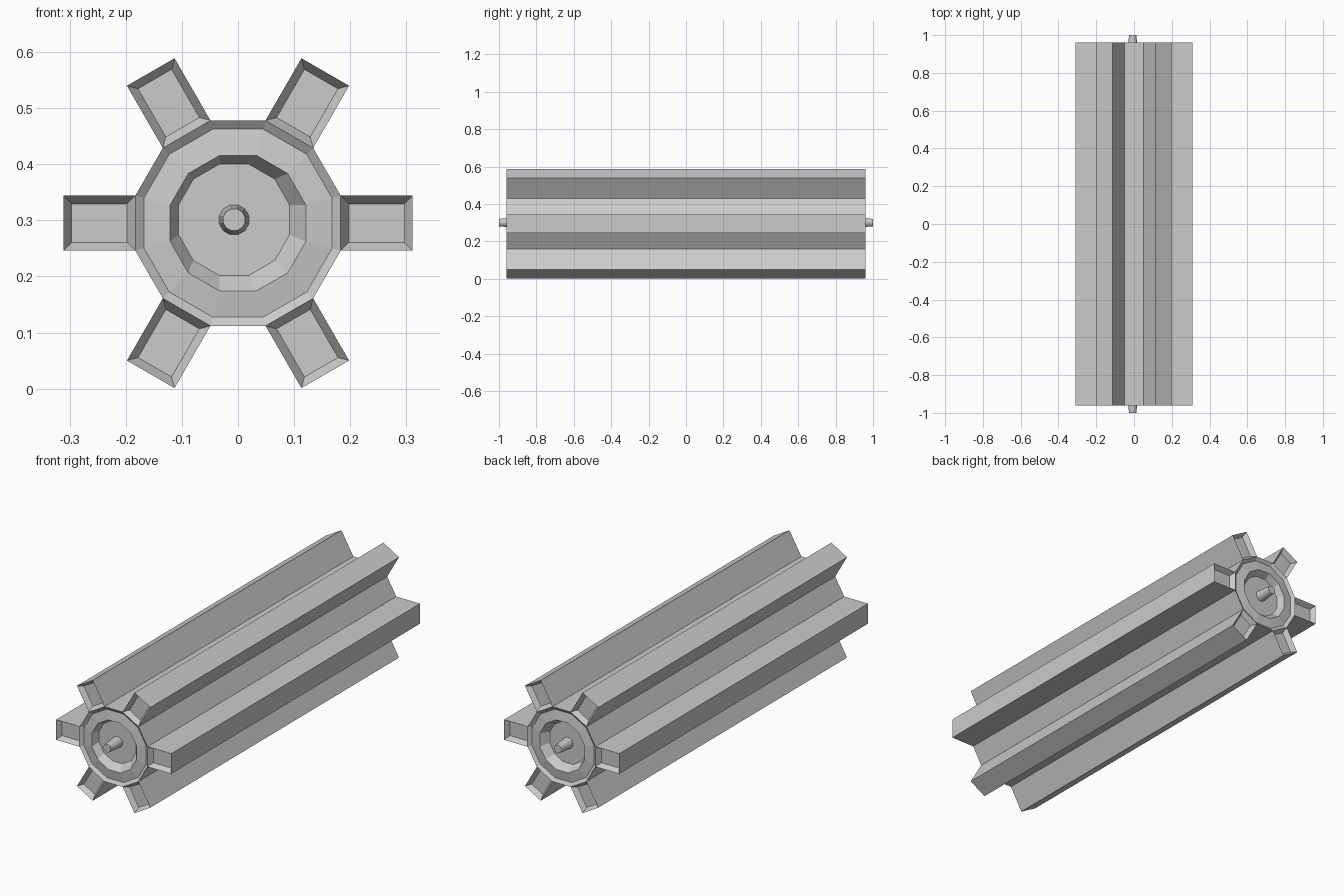
import bpy, bmesh, math
from mathutils import Vector

if "Cube" in bpy.data.objects:
    bpy.data.objects.remove(bpy.data.objects["Cube"])

CZ = 0.295          # height of the roller axis
END = 0.96          # half length of the ribbed body


def loft(name, rings, skip=()):
    """Bridge successive rings, cap both ends; skip = (span, side) quads left open."""
    bm = bmesh.new()
    loops = [[bm.verts.new(p) for p in ring] for ring in rings]
    n = len(rings[0])
    for s, (a, b) in enumerate(zip(loops, loops[1:])):
        for i in range(n):
            if (s, i) not in skip:
                j = (i + 1) % n
                bm.faces.new((a[i], a[j], b[j], b[i]))
    bm.faces.new(list(reversed(loops[0])))
    bm.faces.new(loops[-1])
    bmesh.ops.recalc_face_normals(bm, faces=bm.faces)
    mesh = bpy.data.meshes.new(name)
    bm.to_mesh(mesh)
    bm.free()
    obj = bpy.data.objects.new(name, mesh)
    bpy.context.collection.objects.link(obj)
    return obj


def ring12(apothem, y, dx=0.0, dz=0.0):
    r = apothem / math.cos(math.pi / 12)
    angles = [math.radians(-15 + 30 * i) for i in range(12)]
    return [Vector((dx + r * math.cos(a), y, CZ + dz + r * math.sin(a))) for a in angles]


def mirrored(rings):
    return [[Vector((p.x, -p.y, p.z)) for p in r] for r in reversed(rings)]


# Twelve-sided core with dished ends; sides under the ribs stay open
OFF = (-0.007, 0.006)
front = [ring12(0.099, -0.92, *OFF),
         ring12(0.121, -0.955),
         ring12(0.1675, -0.948),
         ring12(0.183, -END)]
loft("roller_core", front + mirrored(front), {(3, i) for i in range(0, 12, 2)})


# Six ribs with sunken end panels
def rib_ring(angle, inset, y):
    u = Vector((math.cos(angle), 0, math.sin(angle)))
    v = Vector((-math.sin(angle), 0, math.cos(angle)))
    r0, r1, w = 0.183 + inset, 0.311 - inset, 0.049 - inset
    c = Vector((0, y, CZ))
    return [c + u * r + v * t for r, t in ((r0, w), (r0, -w), (r1, -w), (r1, w))]


for k in range(6):
    a = math.radians(60 * k)
    end = [rib_ring(a, 0.0145, -END + 0.025), rib_ring(a, 0, -END)]
    loft(f"rib_{k + 1}", end + mirrored(end), {(1, 0)})

# Tapered axle stub at each end
stub = [ring12(0.0195, -1.0, *OFF), ring12(0.0265, -0.92, *OFF)]
loft("axle_front", stub)
loft("axle_back", mirrored(stub))
